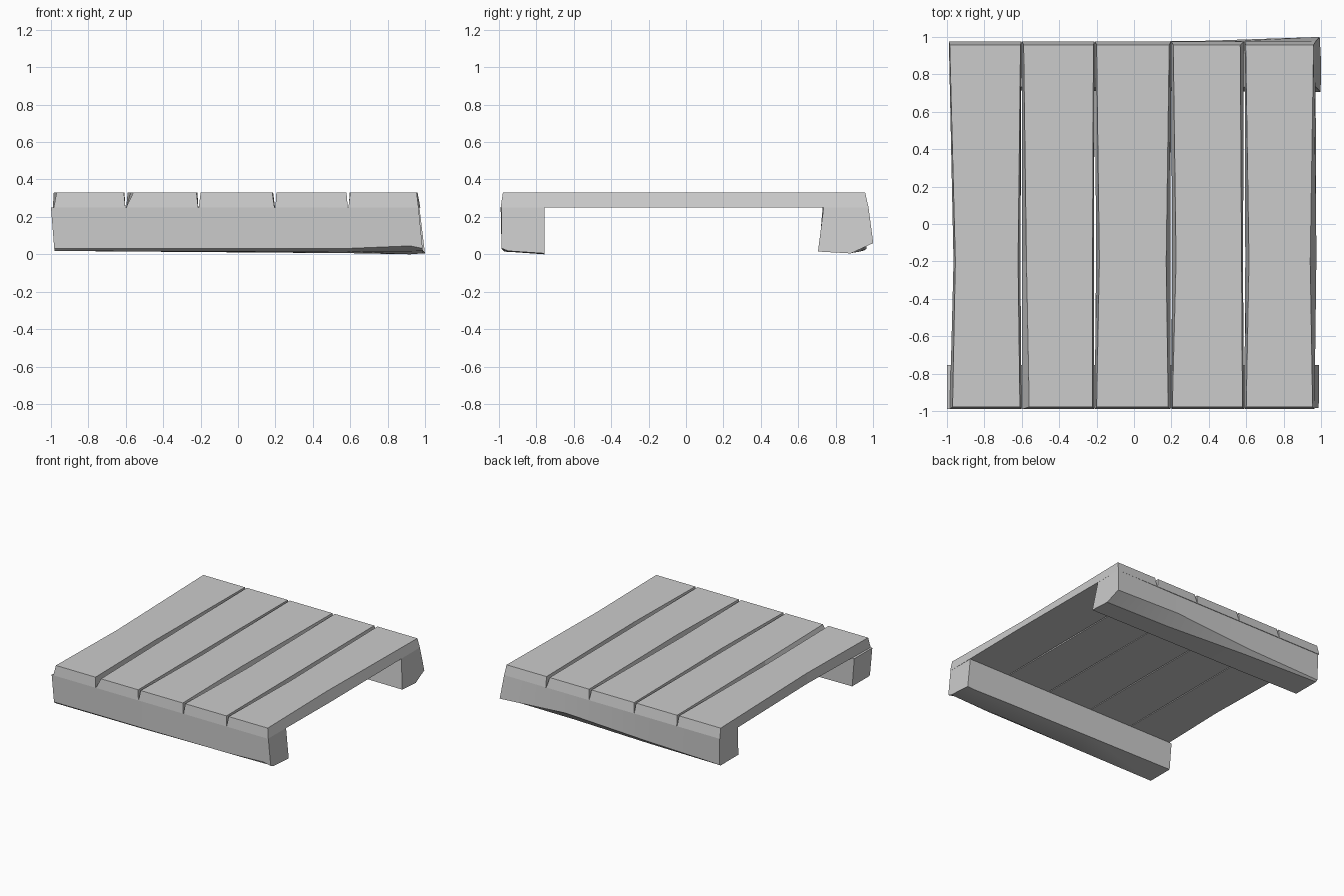
import bpy, bmesh


def loft(name, sections, smooth=False):
    """Skin a closed solid through matching cross-sections."""
    bm = bmesh.new()
    rings = [[bm.verts.new(p) for p in s] for s in sections]
    n = len(rings[0])
    for a, b in zip(rings, rings[1:]):
        for i in range(n):
            j = (i + 1) % n
            bm.faces.new((a[i], a[j], b[j], b[i]))
    bm.faces.new(rings[0])
    bm.faces.new(rings[-1])
    bmesh.ops.recalc_face_normals(bm, faces=bm.faces)
    me = bpy.data.meshes.new(name)
    bm.to_mesh(me)
    bm.free()
    ob = bpy.data.objects.new(name, me)
    bpy.context.collection.objects.link(ob)
    if smooth:
        bpy.ops.object.select_all(action='DESELECT')
        ob.select_set(True)
        bpy.context.view_layer.objects.active = ob
        bpy.ops.object.shade_smooth_by_angle(angle=0.6)


# Deck planks: (bottom left, bottom right, top left, top right) x at front, middle, back
Z0, Z1 = 0.25, 0.33
planks = [
    [(-.985, -.602, -.97, -.61), (-.965, -.607, -.955, -.62), (-.99, -.602, -.985, -.607)],
    [(-.598, -.213, -.56, -.222), (-.598, -.213, -.575, -.222), (-.598, -.212, -.59, -.217)],
    [(-.21, .195, -.2, .183), (-.203, .195, -.185, .172), (-.208, .198, -.2, .188)],
    [(.2, .587, .205, .58), (.203, .583, .225, .575), (.2, .587, .21, .568)],
    [(.59, .965, .6, .955), (.595, .975, .615, .942), (.592, .97, .597, .96)],
]
ends = [(-.99, -.978), (-.2, -.2), (.975, .957)]   # bottom and top y
for k, rows in enumerate(planks):
    secs = [[(bl, yb, Z0), (br, yb, Z0), (tr, yt, Z1), (tl, yt, Z1)]
            for (bl, br, tl, tr), (yb, yt) in zip(rows, ends)]
    loft(f"deck_plank_{k + 1}", secs)


# Support beams: x at top, x at bottom, then a (y, z) profile with a worn outer lower edge
def beam(name, rows):
    secs = [[(xb + (xt - xb) * z / Z0, y, z) for y, z in prof]
            for xt, xb, prof in rows]
    loft(name, secs, True)


beam("front_beam", [
    (-1, -.98, [(-.755, .25), (-.99, .25), (-.985, .03), (-.975, .018), (-.755, .018)]),
    (-.2, -.2, [(-.755, .25), (-.985, .25), (-.985, .03), (-.965, .014), (-.755, .012)]),
    (.6, .6, [(-.755, .25), (-.985, .25), (-.985, .032), (-.95, .014), (-.755, .006)]),
    (.92, .92, [(-.755, .25), (-.985, .25), (-.985, .045), (-.95, .016), (-.755, 0)]),
    (.965, .99, [(-.755, .25), (-.985, .25), (-.985, .032), (-.95, .018), (-.755, .005)]),
])
beam("back_beam", [
    (-.985, -.98, [(.735, .25), (.97, .25), (.965, .03), (.95, .02), (.72, .02)]),
    (-.3, -.3, [(.73, .25), (.97, .25), (.965, .05), (.93, .015), (.71, .018)]),
    (.4, .4, [(.73, .25), (.97, .25), (.98, .09), (.89, .008), (.71, .015)]),
    (.97, 1, [(.735, .25), (.975, .25), (1, .06), (.88, .005), (.705, .015)]),
])
